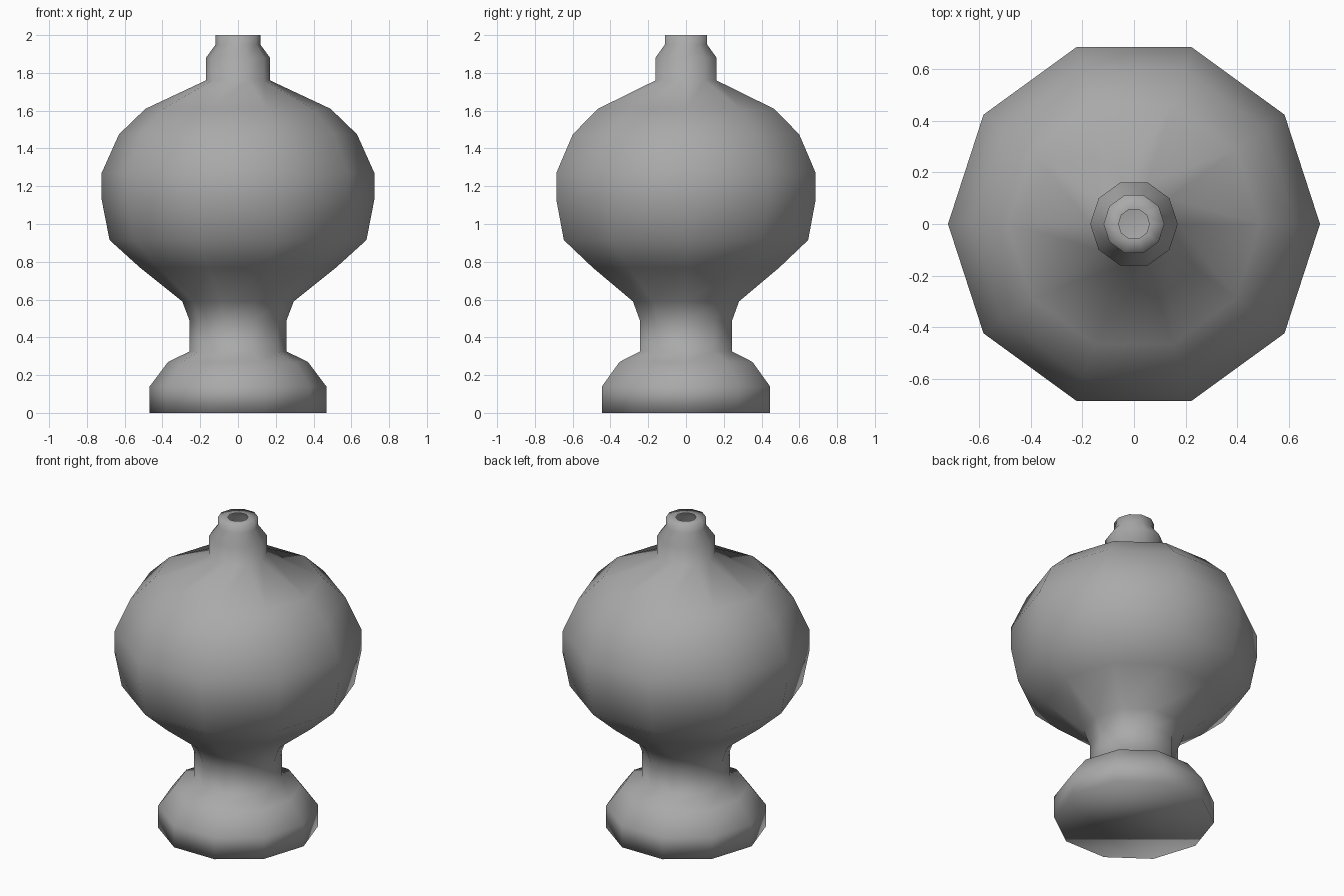
import bpy
import bmesh
from math import cos, sin, tau

cube = bpy.data.objects.get("Cube")
if cube:
    bpy.data.objects.remove(cube)

SIDES = 10

grey = bpy.data.materials.new("plain_grey")
grey.use_nodes = True
grey.diffuse_color = (0.4, 0.4, 0.4, 1)
grey.node_tree.nodes["Principled BSDF"].inputs["Base Color"].default_value = grey.diffuse_color

# Profile (radius, height) from the foot up to the mouth
foot = [(0.468, 0), (0.468, 0.14), (0.37, 0.27), (0.257, 0.325)]
stem = [(0.257, 0.49), (0.295, 0.59)]
belly = [(0.52, 0.77), (0.68, 0.915), (0.722, 1.13), (0.722, 1.27),
         (0.63, 1.475), (0.49, 1.61)]
neck = [(0.17, 1.76), (0.17, 1.88), (0.118, 1.95), (0.118, 2), (0.06, 2)]

# Lathe the profile into a ten-sided shell, closed below and open at the mouth
bm = bmesh.new()
rings = []
for radius, height in foot + stem + belly + neck:
    rings.append([bm.verts.new((radius * cos(tau * i / SIDES),
                                radius * sin(tau * i / SIDES), height))
                  for i in range(SIDES)])
for low, high in zip(rings, rings[1:]):
    for i in range(SIDES):
        j = (i + 1) % SIDES
        bm.faces.new((low[i], low[j], high[j], high[i]))
bm.faces.new(reversed(rings[0]))
for face in bm.faces:
    face.smooth = True

mesh = bpy.data.meshes.new("vase_body")
bm.to_mesh(mesh)
bm.free()
mesh.materials.append(grey)
bpy.context.collection.objects.link(bpy.data.objects.new("vase_body", mesh))
